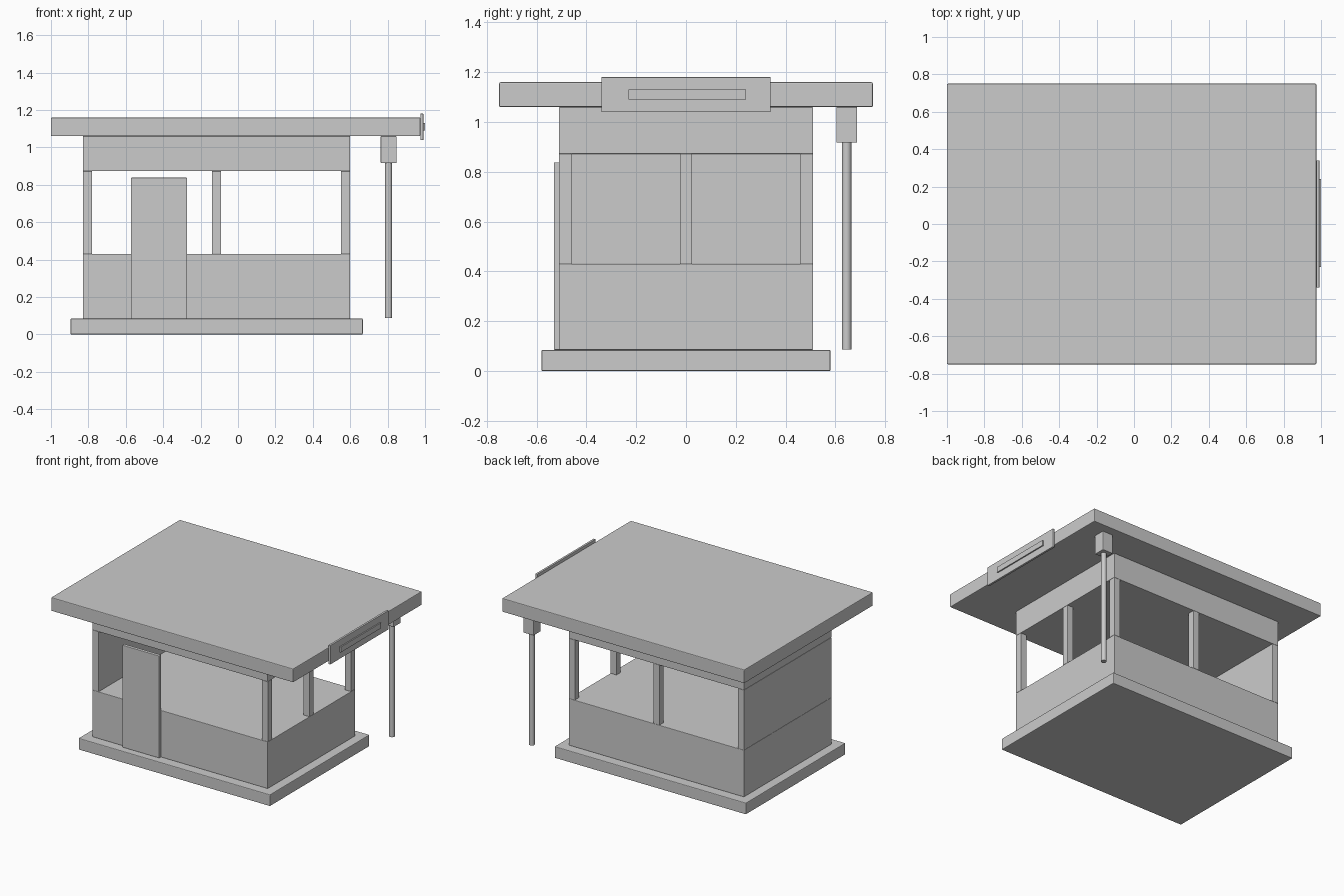
import bpy

cube = bpy.data.objects.get("Cube")
if cube:
    bpy.data.objects.remove(cube, do_unlink=True)

# Single plain grey for everything
GREY = (0.6, 0.6, 0.6, 1)
grey = bpy.data.materials.new("plain_grey")
grey.use_nodes = True
grey.diffuse_color = GREY
grey.node_tree.nodes["Principled BSDF"].inputs["Base Color"].default_value = GREY


def box(name, x, y, z, bevel=0.005):
    """Box between (min, max) pairs with lightly softened edges."""
    spans = (x, y, z)
    bpy.ops.mesh.primitive_cube_add(size=1, location=[(a + b) / 2 for a, b in spans])
    ob = bpy.context.object
    ob.name = name
    ob.scale = [b - a for a, b in spans]
    bpy.ops.object.transform_apply(location=False, rotation=False, scale=True)
    ob.data.materials.append(grey)
    if bevel:
        mod = ob.modifiers.new("soft_edges", "BEVEL")
        mod.width = bevel
        mod.segments = 2
    return ob


# Shared dimensions
LEFT, RIGHT, HALF = -0.83, 0.60, 0.51
FLOOR, SILL, HEAD, EAVES = 0.085, 0.43, 0.873, 1.06
POST = 0.05

# Slab, lower body, upper band and flat roof
box("base_slab", (-0.895, 0.667), (-0.58, 0.58), (0, FLOOR))
box("lower_body", (LEFT, RIGHT), (-HALF, HALF), (FLOOR, SILL), 0.003)
box("upper_band", (LEFT, RIGHT), (-HALF, HALF), (HEAD, EAVES), 0.003)
box("roof", (-1, 0.975), (-0.75, 0.75), (EAVES, 1.16))

# Closed side wall and front door
box("side_wall", (LEFT, LEFT + POST), (-HALF, HALF), (SILL, HEAD), 0.002)
box("door", (-0.573, -0.272), (-0.53, -0.505), (FLOOR, 0.838), 0.003)

# Window posts, given by their low corner
posts = {
    "front_corner_post": (RIGHT - POST, -HALF),
    "back_corner_post": (RIGHT - POST, HALF - POST),
    "side_middle_post": (RIGHT - POST, -POST / 2),
    "back_middle_post": (-0.14, HALF - POST),
}
for name, (px, py) in posts.items():
    box(name, (px, px + POST), (py, py + POST), (SILL, HEAD), 0.002)

# Blank sign board with a thin raised strip
box("sign_board", (0.975, 0.991), (-0.34, 0.34), (1.04, 1.18), 0.002)
box("sign_strip", (0.991, 1.0), (-0.23, 0.24), (1.09, 1.13), 0)

# Service pole hanging below its box
box("pole_box", (0.763, 0.847), (0.604, 0.687), (0.917, EAVES), 0.003)
bpy.ops.mesh.primitive_cylinder_add(vertices=24, radius=0.019, depth=0.83,
                                    location=(0.805, 0.645, 0.502))
pole = bpy.context.object
pole.name = "service_pole"
pole.data.materials.append(grey)
bpy.ops.object.shade_smooth_by_angle()
